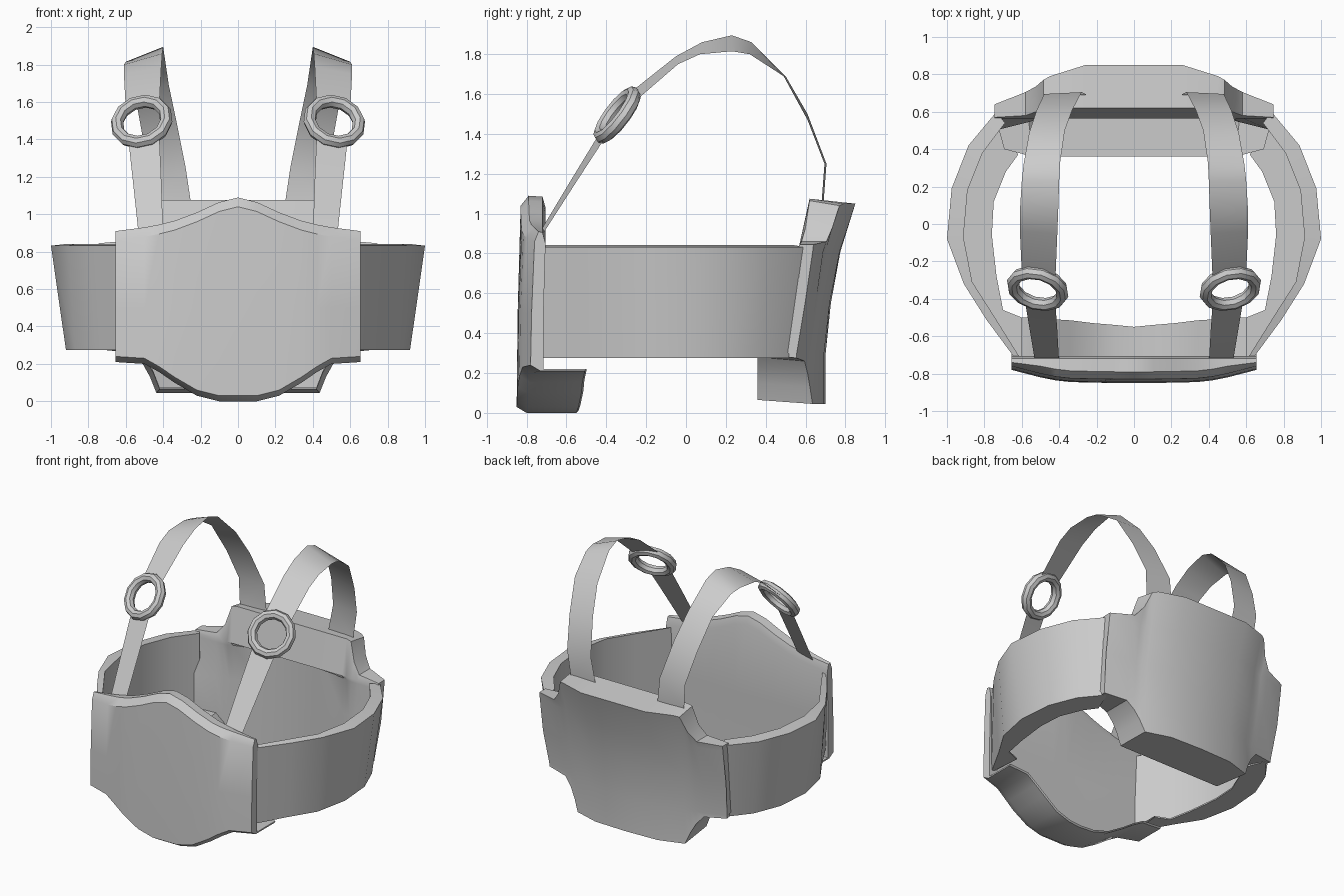
import bpy, bmesh, math
from mathutils import Vector


def finish(bm, name, mirror=False, angle=32):
    """Turn a bmesh into a named object with smooth shading and sharp creases."""
    bmesh.ops.recalc_face_normals(bm, faces=bm.faces)
    me = bpy.data.meshes.new(name)
    bm.to_mesh(me)
    bm.free()
    ob = bpy.data.objects.new(name, me)
    bpy.context.collection.objects.link(ob)
    me.shade_smooth()
    me.set_sharp_from_angle(angle=math.radians(angle))
    if mirror:
        m = ob.modifiers.new("mirror", 'MIRROR')
        m.use_mirror_merge = False
    return ob


def loft(name, sections, closed=True, mirror=False):
    """Skin a list of matching cross-sections."""
    bm = bmesh.new()
    rows = [[bm.verts.new(p) for p in s] for s in sections]
    n = len(rows[0])
    for a, b in zip(rows, rows[1:]):
        for i in range(n if closed else n - 1):
            j = (i + 1) % n
            bm.faces.new((a[i], a[j], b[j], b[i]))
    if closed:
        bm.faces.new(rows[0])
        bm.faces.new(rows[-1])
    return finish(bm, name, mirror)


def both_sides(stations):
    """Extend stations running from the middle out to the left side as well."""
    return [(-s[0],) + s[1:] for s in reversed(stations[1:])] + stations


# Front plate with an inward bottom flange: x, top z, bottom z, front y, flange tip y
front = [(0, 1.09, 0.0, -0.85, -0.55), (0.10, 1.065, 0.0, -0.85, -0.54),
         (0.22, 1.01, 0.03, -0.848, -0.53), (0.34, 0.965, 0.10, -0.845, -0.515),
         (0.42, 0.945, 0.155, -0.836, -0.51), (0.50, 0.93, 0.20, -0.82, -0.50),
         (0.655, 0.91, 0.21, -0.78, -0.50)]


def front_section(x, t, b, yf, yi):
    return [(x, yf + 0.05, b), (x, yf, b + 0.03), (x, yf + 0.005, 0.5),
            (x, yf + 0.02, t - 0.05), (x, min(yf + 0.06, -0.74), t),
            (x, -0.72, t - 0.005), (x, -0.705, t - 0.06),
            (x, -0.715, 0.5), (x, -0.715, b + 0.01),
            (x, yi, b + 0.01), (x, yi - 0.01, b)]


loft("front_plate", [front_section(*s) for s in both_sides(front)])

# Back plate: x, top z, bottom z, outer y at top, outer y at bottom, flange tip y,
# inner y at top, bulge at upper and lower height
back = [(0, 1.05, 0.045, 0.85, 0.70, 0.36, 0.62, 0.5, 0.18),
        (0.26, 1.05, 0.045, 0.85, 0.692, 0.36, 0.62, 0.5, 0.18),
        (0.45, 1.05, 0.045, 0.79, 0.635, 0.36, 0.62, 0.5, 0.22),
        (0.485, 1.04, 0.13, 0.77, 0.622, 0.36, 0.62, 0.53, 0.25),
        (0.525, 0.93, 0.20, 0.735, 0.61, 0.36, 0.60, 0.65, 0.33),
        (0.58, 0.86, 0.26, 0.705, 0.595, 0.36, 0.58, 0.85, 0.43),
        (0.745, 0.845, 0.275, 0.64, 0.555, 0.40, 0.57, 0.95, 0.5)]


def back_section(x, t, b, yt, yb, yi, yn, f1, f2):
    lo = x * 0.97
    wall = yb - 0.05
    return [(lo, yb, b), (lo, yb, max(0.29, b + 0.02)),
            (x, yb + (yt - yb) * f2, 0.55), (x, yb + (yt - yb) * f1, 0.81),
            (x, yt, t), (x, yn, t + 0.025 * (t > 1)),
            (x, 0.565, 0.825), (x, max(wall, 0.566), 0.80),
            (lo, wall, 0.55), (lo, wall, b + 0.03),
            (lo * 0.96, yi, b + 0.03), (lo * 0.96, yi, b + 0.02)]


loft("back_plate", [back_section(*s) for s in both_sides(back)])

# Side bands in plan: outer top, inner wall, flange tip and outer bottom points
band = [((0.62, -0.74), (0.60, -0.73), (0.60, -0.50), (0.62, -0.74)),
        ((0.79, -0.51), (0.75, -0.49), (0.70, -0.46), (0.755, -0.50)),
        ((0.91, -0.32), (0.865, -0.31), (0.735, -0.28), (0.87, -0.315)),
        ((1.00, -0.08), (0.912, -0.07), (0.76, -0.06), (0.92, -0.07)),
        ((0.975, 0.19), (0.89, 0.18), (0.75, 0.12), (0.90, 0.185)),
        ((0.885, 0.42), (0.81, 0.38), (0.685, 0.28), (0.82, 0.385)),
        ((0.735, 0.60), (0.69, 0.54), (0.62, 0.37), (0.69, 0.545))]
loft("side_band", [[(*o, 0.832), (*i, 0.842), (*i, 0.285), (*t, 0.285),
                    (*t, 0.275), (*b, 0.275)] for o, i, t, b in band], mirror=True)

# Straps: inner edge (x, y, z) and outer edge (x, y, z)
strap_front = [((0.40, -0.75, 0.88), (0.53, -0.73, 0.88)),
               ((0.41, -0.57, 1.18), (0.56, -0.55, 1.16)),
               ((0.42, -0.43, 1.41), (0.585, -0.40, 1.39))]
strap_back = [((0.42, -0.29, 1.60), (0.60, -0.26, 1.56)),
              ((0.41, -0.05, 1.79), (0.61, -0.04, 1.75)),
              ((0.405, 0.08, 1.86), (0.61, 0.07, 1.80)),
              ((0.40, 0.23, 1.895), (0.60, 0.23, 1.815)),
              ((0.395, 0.33, 1.86), (0.59, 0.32, 1.80)),
              ((0.37, 0.50, 1.69), (0.56, 0.49, 1.69)),
              ((0.33, 0.61, 1.50), (0.52, 0.61, 1.47)),
              ((0.28, 0.705, 1.25), (0.48, 0.695, 1.25)),
              ((0.25, 0.69, 1.05), (0.46, 0.68, 1.05)),
              ((0.25, 0.69, 0.95), (0.46, 0.68, 0.95))]
for name, path in (("strap_front", strap_front), ("strap_back", strap_back)):
    loft(name, path, closed=False, mirror=True)

# Strap rings: low-poly torus facing forward and up
centre, axis = Vector((0.515, -0.345, 1.495)), Vector((0.22, -0.79, 0.60)).normalized()
u = axis.cross(Vector((0, 0, 1))).normalized()
v = axis.cross(u)
bm = bmesh.new()
SEG, SIDES = 12, 8
grid = []
for i in range(SEG):
    a = math.tau * i / SEG
    out = u * math.cos(a) + v * math.sin(a)
    grid.append([bm.verts.new(centre + out * (0.136 + 0.034 * math.cos(math.tau * k / SIDES))
                              + axis * 0.036 * math.sin(math.tau * k / SIDES))
                 for k in range(SIDES)])
for i in range(SEG):
    for k in range(SIDES):
        a, b = grid[i], grid[(i + 1) % SEG]
        bm.faces.new((a[k], a[(k + 1) % SIDES], b[(k + 1) % SIDES], b[k]))
finish(bm, "strap_ring", mirror=True)
